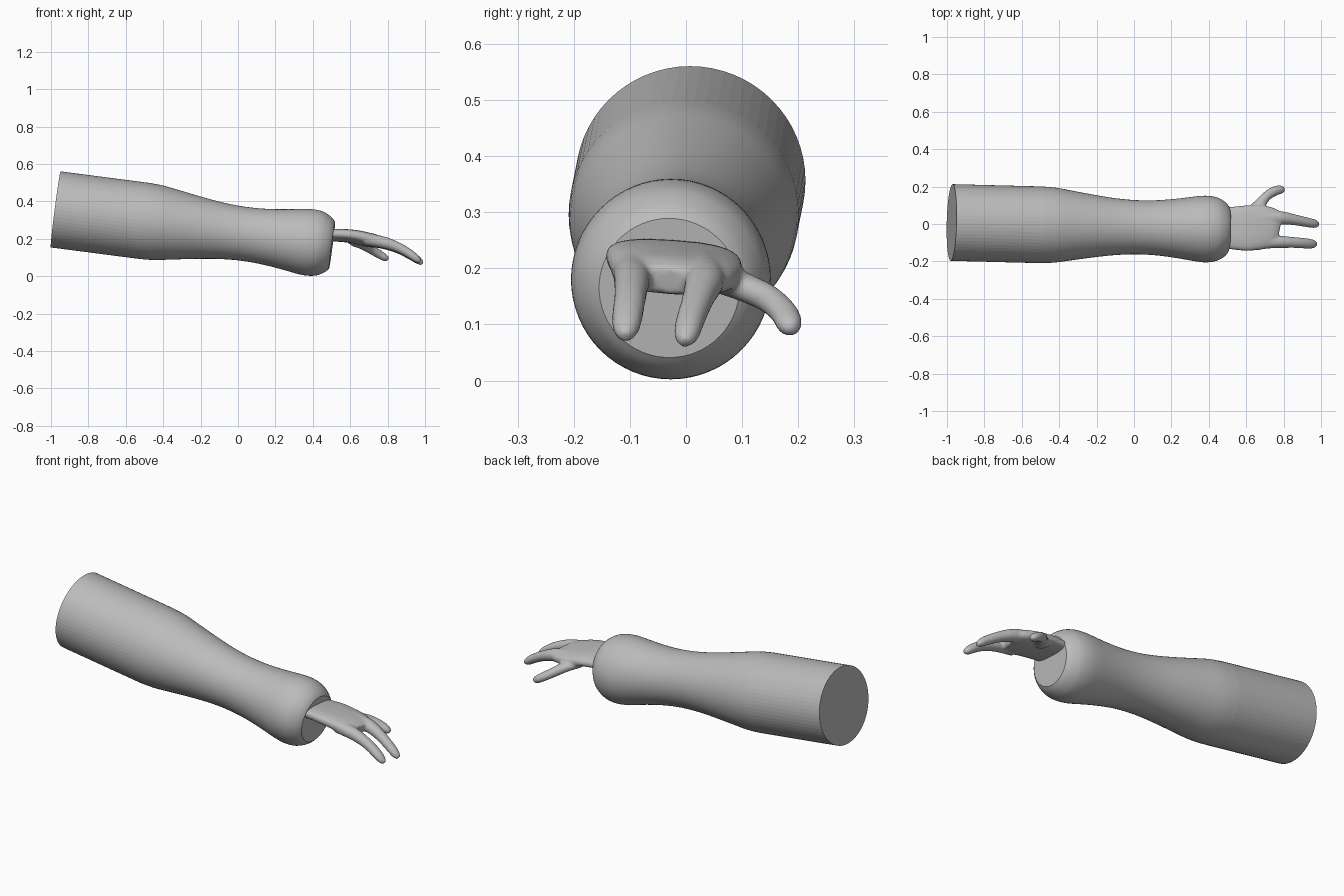
import bpy, bmesh, math
from mathutils import Vector

if "Cube" in bpy.data.objects:
    bpy.data.objects.remove(bpy.data.objects["Cube"])

grey = bpy.data.materials.new("plain grey")
grey.diffuse_color = (0.5, 0.5, 0.5, 1)
grey.use_nodes = True
grey.node_tree.nodes["Principled BSDF"].inputs["Base Color"].default_value = grey.diffuse_color


def make_object(name, bm):
    bmesh.ops.recalc_face_normals(bm, faces=bm.faces)
    mesh = bpy.data.meshes.new(name)
    bm.to_mesh(mesh)
    bm.free()
    mesh.materials.append(grey)
    ob = bpy.data.objects.new(name, mesh)
    bpy.context.collection.objects.link(ob)
    return ob


def catmull(points, steps):
    """Smooth interpolation of tuples."""
    p = [Vector(q) for q in points]
    p = [p[0]] + p + [p[-1]]
    out = []
    for i in range(1, len(p) - 2):
        a, b, c, d = p[i - 1:i + 3]
        for k in range(steps):
            t = k / steps
            out.append(0.5 * (2 * b + (c - a) * t + (2 * a - 5 * b + 4 * c - d) * t * t
                              + (3 * b - a - 3 * c + d) * t ** 3))
    return out + [p[-1]]


def loft(bm, sections, sides, power=1.0, roll=0.0):
    """Skin rings (centre, half width, half height) placed square to the path."""
    rings = []
    n = len(sections)
    for i, (c, w, h) in enumerate(sections):
        tangent = (sections[min(i + 1, n - 1)][0] - sections[max(i - 1, 0)][0]).normalized()
        side = Vector((0, 0, 1)).cross(tangent).normalized()
        up = tangent.cross(side)
        ring = []
        for k in range(sides):
            a = 2 * math.pi * k / sides
            ca, sa = math.cos(a), math.sin(a)
            u = w * math.copysign(abs(ca) ** power, ca)
            v = h * math.copysign(abs(sa) ** power, sa) + roll * u
            ring.append(bm.verts.new(c + side * u + up * v))
        rings.append(ring)
    faces = []
    for a, b in zip(rings, rings[1:]):
        for k in range(sides):
            j = (k + 1) % sides
            faces.append(bm.faces.new((a[k], a[j], b[j], b[k])))
    bm.faces.new(rings[0][::-1])
    bm.faces.new(rings[-1])
    return faces


# sleeve: round profile along a straight, slightly drooping axis
start, end = Vector((-0.975, 0.008, 0.357)), Vector((0.503, -0.03, 0.165))
profile = [(-0.5, 0.205), (-0.42, 0.2), (-0.32, 0.184), (-0.2, 0.165), (-0.1, 0.152),
           (0, 0.145), (0.1, 0.146), (0.2, 0.155), (0.28, 0.166), (0.34, 0.175),
           (0.39, 0.178), (0.435, 0.172), (0.465, 0.159), (0.488, 0.143), (0.503, 0.125)]
curve = [(-0.975, 0.205)] + [tuple(v) for v in catmull(profile, 3)]
bm = bmesh.new()
sections = [(start.lerp(end, (x - start.x) / (end.x - start.x)), r, r) for x, r in curve]
sides = 64
for i, f in enumerate(loft(bm, sections, sides)):
    f.smooth = i >= sides          # the straight upper part is faceted
make_object("sleeve", bm)

# hand: palm, two fingers and thumb as x, y, z, half width, half height
palm = [(0.46, -0.022, 0.218, 0.108, 0.032), (0.52, -0.022, 0.219, 0.114, 0.032),
        (0.6, -0.022, 0.214, 0.122, 0.034), (0.68, -0.018, 0.198, 0.119, 0.037),
        (0.74, -0.022, 0.187, 0.107, 0.034), (0.775, -0.028, 0.178, 0.088, 0.024)]
upper_finger = [(0.68, 0.03, 0.197, 0.038, 0.034), (0.78, 0.033, 0.178, 0.036, 0.033),
                (0.86, 0.022, 0.147, 0.029, 0.027), (0.93, 0.008, 0.108, 0.026, 0.024),
                (0.967, 0.001, 0.082, 0.023, 0.02), (0.987, -0.002, 0.067, 0.012, 0.011)]
lower_finger = [(0.68, -0.095, 0.198, 0.038, 0.034), (0.78, -0.096, 0.18, 0.033, 0.032),
                (0.86, -0.099, 0.152, 0.029, 0.027), (0.92, -0.104, 0.118, 0.028, 0.024),
                (0.955, -0.107, 0.092, 0.024, 0.02), (0.976, -0.108, 0.077, 0.012, 0.011)]
thumb = [(0.62, 0.045, 0.19, 0.042, 0.03), (0.665, 0.095, 0.17, 0.034, 0.026),
         (0.705, 0.145, 0.147, 0.026, 0.025), (0.75, 0.175, 0.12, 0.026, 0.023),
         (0.785, 0.184, 0.099, 0.023, 0.02), (0.803, 0.187, 0.088, 0.012, 0.011)]
bm = bmesh.new()
for shape, power, roll in ((palm, 0.75, -0.07), (upper_finger, 1, 0),
                           (lower_finger, 1, 0), (thumb, 1, 0)):
    path = catmull(shape, 4)
    loft(bm, [(Vector(p[:3]), p[3], p[4]) for p in path], 20, power, roll)
hand = make_object("hand", bm)

# melt the pieces into one smooth skin
remesh = hand.modifiers.new("melt", 'REMESH')
remesh.mode = 'VOXEL'
remesh.voxel_size = 0.006
remesh.use_smooth_shade = True
smooth = hand.modifiers.new("soften", 'SMOOTH')
smooth.factor = 0.5
smooth.iterations = 8
